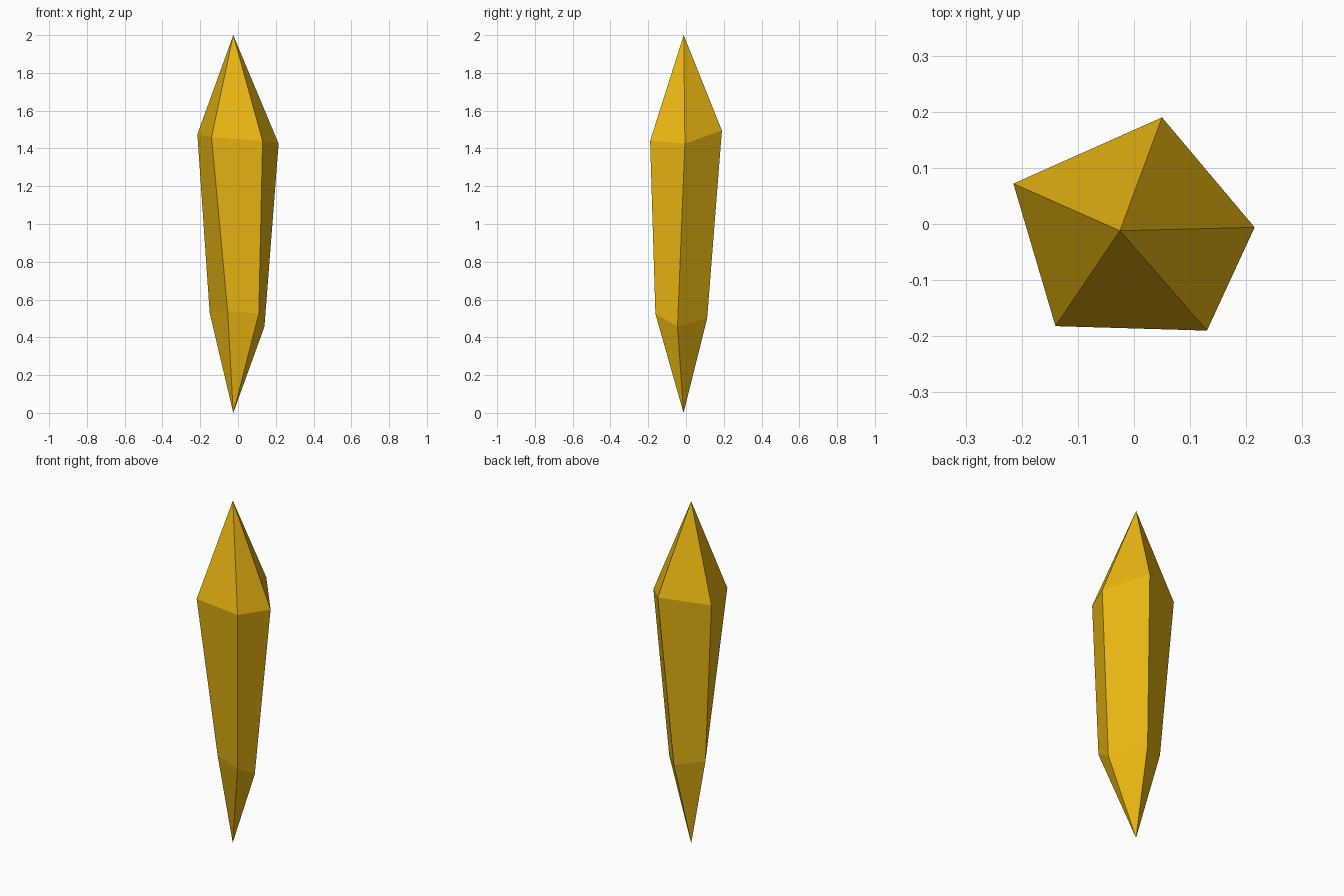
import bpy

if "Cube" in bpy.data.objects:
    bpy.data.objects.remove(bpy.data.objects["Cube"])

# One flat amber colour
amber = bpy.data.materials.new("amber")
amber.diffuse_color = (0.80, 0.46, 0.006, 1)
amber.use_nodes = True
amber.node_tree.nodes["Principled BSDF"].inputs["Base Color"].default_value = amber.diffuse_color

# Crystal cross-sections: irregular pentagons, counter-clockwise from the back
shoulder = [(0.05, 0.19, 1.495), (-0.215, 0.072, 1.475), (-0.14, -0.182, 1.46),
            (0.13, -0.19, 1.44), (0.215, -0.006, 1.425)]
waist = [(0.0, 0.112, 0.50), (-0.15, 0.035, 0.53), (-0.055, -0.11, 0.54),
         (0.11, -0.162, 0.525), (0.14, -0.045, 0.457)]
top_tip = (-0.025, -0.012, 2.0)
bottom_tip = (-0.025, -0.013, 0.0)

# Join the two rings with sides and close each end with a point
n = len(shoulder)
verts = shoulder + waist + [top_tip, bottom_tip]
faces = []
for i in range(n):
    j = (i + 1) % n
    faces += [(i, j, 2 * n),
              (n + i, n + j, j, i),
              (n + j, n + i, 2 * n + 1)]

mesh = bpy.data.meshes.new("crystal_shard")
mesh.from_pydata(verts, [], faces)
mesh.materials.append(amber)
mesh.update()
crystal = bpy.data.objects.new("crystal_shard", mesh)
bpy.context.collection.objects.link(crystal)
